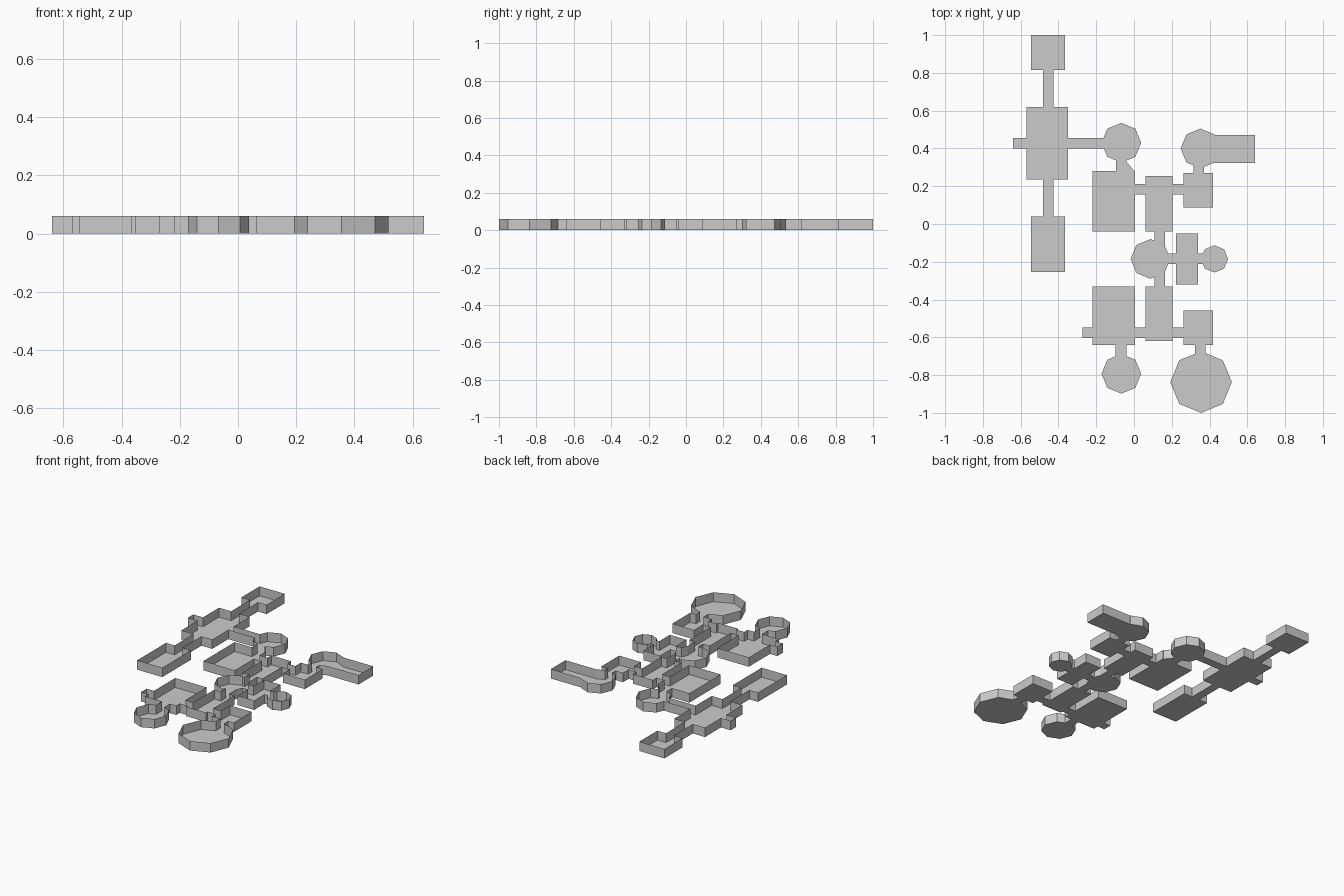
import bpy
import bmesh
import math
from mathutils import Vector
from mathutils.geometry import delaunay_2d_cdt

default_cube = bpy.data.objects.get("Cube")
if default_cube:
    bpy.data.objects.remove(default_cube, do_unlink=True)

WALL_HEIGHT = 0.061
HALF_PASSAGE = 0.028
outlines = []


def room(left, right, front, back):
    """Rectangular chamber."""
    outlines.append([Vector(p) for p in ((left, front), (right, front),
                                         (right, back), (left, back))])


def passage_x(left, right, y):
    """Passage running sideways."""
    room(left, right, y - HALF_PASSAGE, y + HALF_PASSAGE)


def passage_y(x, front, back):
    """Passage running front to back."""
    room(x - HALF_PASSAGE, x + HALF_PASSAGE, front, back)


def round_room(x, y, radius):
    """Eight-sided chamber with a corner pointing to the back."""
    turns = [math.tau * i / 8 for i in range(8)]
    outlines.append([Vector((x + radius * math.cos(a), y + radius * math.sin(a)))
                     for a in turns])


# West wing: three halls in a row joined by a long passage
WEST_X = -0.455
room(-0.545, -0.365, 0.815, 1.0)
room(-0.57, -0.35, 0.235, 0.62)
room(-0.545, -0.365, -0.255, 0.04)
passage_y(WEST_X, 0.6, 0.83)
passage_y(WEST_X, 0.02, 0.25)
passage_x(-0.64, -0.1, 0.428)

# North rooms, with a slanted corner below the round chamber
NORTH_Y = 0.185
round_room(-0.067, 0.43, 0.105)
passage_y(-0.067, 0.26, 0.4)
outlines.append([Vector(p) for p in ((-0.045, 0.275), (0.005, 0.275), (-0.039, 0.33))])
room(-0.22, 0.005, -0.04, 0.28)
room(0.062, 0.205, -0.04, 0.253)
room(0.263, 0.418, 0.088, 0.27)
passage_x(-0.02, 0.3, NORTH_Y)
passage_y(0.343, 0.25, 0.4)
round_room(0.352, 0.4, 0.105)
room(0.38, 0.64, 0.322, 0.472)

# Middle rooms
MIDDLE_Y = -0.185
passage_y(0.137, -0.35, -0.02)
round_room(0.087, MIDDLE_Y, 0.105)
room(0.222, 0.34, -0.32, -0.05)
round_room(0.426, MIDDLE_Y, 0.072)
passage_x(0.1, 0.4, MIDDLE_Y)

# South rooms
SOUTH_Y = -0.576
room(-0.22, 0.005, -0.64, -0.33)
room(0.062, 0.205, -0.62, -0.33)
room(0.263, 0.418, -0.64, -0.457)
passage_x(-0.272, 0.3, SOUTH_Y)
passage_y(-0.069, -0.78, -0.62)
round_room(-0.067, -0.793, 0.105)
passage_y(0.35, -0.8, -0.62)
round_room(0.355, -0.837, 0.163)


def merged_floor():
    """Join all outlines into flat floors."""
    points, faces = [], []
    for outline in outlines:
        start = len(points)
        points.extend(outline)
        faces.append(list(range(start, start + len(outline))))
    verts, _, tris, *_ = delaunay_2d_cdt(points, [], faces, 1, 1e-5)
    bm = bmesh.new()
    corners = [bm.verts.new((v.x, v.y, 0)) for v in verts]
    for tri in tris:
        bm.faces.new([corners[i] for i in tri])
    loose = [v for v in bm.verts if not v.link_faces]
    bmesh.ops.delete(bm, geom=loose, context='VERTS')
    bm.normal_update()
    for face in bm.faces:
        if face.normal.z < 0:
            face.normal_flip()
    return bm


stone = bpy.data.materials.new("stone grey")
stone.use_nodes = True
stone.diffuse_color = (0.6, 0.6, 0.6, 1)
shader = next(n for n in stone.node_tree.nodes if n.type == 'BSDF_PRINCIPLED')
shader.inputs["Base Color"].default_value = stone.diffuse_color


def add_object(name, bm):
    mesh = bpy.data.meshes.new(name)
    bm.to_mesh(mesh)
    bm.free()
    mesh.materials.append(stone)
    bpy.context.collection.objects.link(bpy.data.objects.new(name, mesh))


# Floor
add_object("dungeon_floor", merged_floor())

# Thin walls raised along the outer edge of the floor
bm = merged_floor()
floor_faces = list(bm.faces)
rim = [e for e in bm.edges if e.is_boundary]
raised = bmesh.ops.extrude_edge_only(bm, edges=rim)["geom"]
tops = [g for g in raised if isinstance(g, bmesh.types.BMVert)]
bmesh.ops.translate(bm, verts=tops, vec=(0, 0, WALL_HEIGHT))
bmesh.ops.delete(bm, geom=floor_faces, context='FACES')
bmesh.ops.dissolve_limit(bm, angle_limit=math.radians(1), verts=bm.verts[:], edges=bm.edges[:])
add_object("dungeon_walls", bm)
